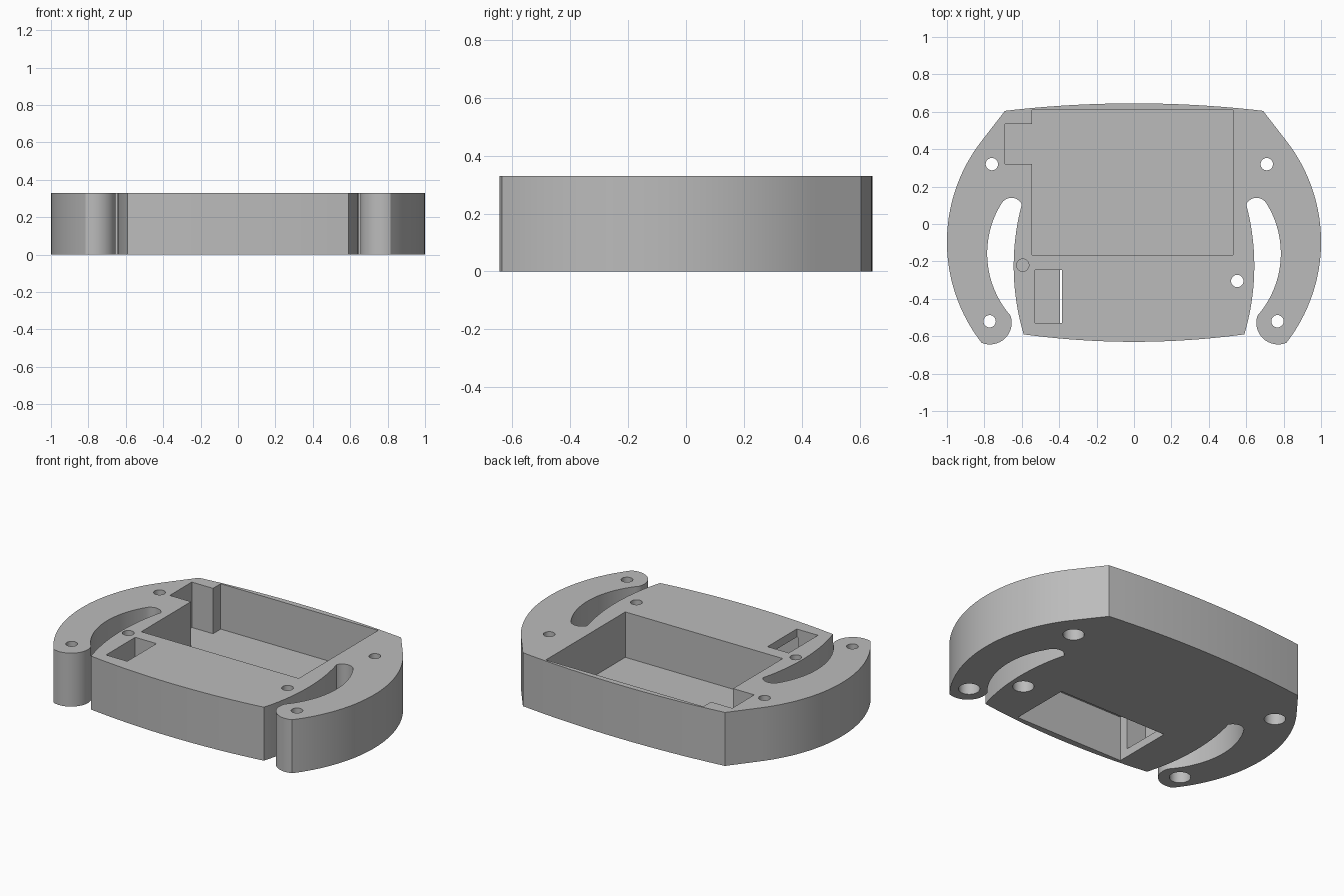
import bpy, bmesh, math
from mathutils import Vector

cube = bpy.data.objects.get("Cube")
if cube:
    bpy.data.objects.remove(cube, do_unlink=True)

HEIGHT = 0.33
FLOOR = 0.05
ROOF = 0.28

grey = bpy.data.materials.new("plain grey")
grey.use_nodes = True
grey.diffuse_color = (0.5, 0.5, 0.5, 1)
grey.node_tree.nodes["Principled BSDF"].inputs["Base Color"].default_value = (0.5, 0.5, 0.5, 1)


def arc(a, via, b, steps):
    """Points on the circle through a, via and b, including both ends."""
    a, via, b = Vector(a), Vector(via), Vector(b)
    u, v = via - a, b - a
    d = 2 * u.cross(v)
    c = a + Vector((v.y * u.length_squared - u.y * v.length_squared,
                    u.x * v.length_squared - v.x * u.length_squared)) / d
    start = math.atan2(a.y - c.y, a.x - c.x)
    sweep = math.atan2(b.y - c.y, b.x - c.x) - start
    sweep %= math.tau
    if d < 0:
        sweep -= math.tau
    r = (a - c).length
    return [c + r * Vector((math.cos(start + sweep * i / steps),
                            math.sin(start + sweep * i / steps)))
            for i in range(steps + 1)]


def prism(name, outline, z0, z1):
    """Upright solid with the given outline."""
    bm = bmesh.new()
    face = bm.faces.new([bm.verts.new((p[0], p[1], z0)) for p in outline])
    top = bmesh.ops.extrude_face_region(bm, geom=[face])["geom"]
    bmesh.ops.translate(bm, vec=(0, 0, z1 - z0),
                        verts=[g for g in top if isinstance(g, bmesh.types.BMVert)])
    bmesh.ops.recalc_face_normals(bm, faces=bm.faces)
    mesh = bpy.data.meshes.new(name)
    bm.to_mesh(mesh)
    bm.free()
    obj = bpy.data.objects.new(name, mesh)
    mesh.materials.append(grey)
    bpy.context.collection.objects.link(obj)
    return obj


def box(name, x0, x1, y0, y1, z0, z1):
    return prism(name, [(x0, y0), (x1, y0), (x1, y1), (x0, y1)], z0, z1)


def drill(name, x, y, r, z0, z1):
    ring = [(x + r * math.cos(math.tau * i / 32), y + r * math.sin(math.tau * i / 32))
            for i in range(32)]
    return prism(name, ring, z0, z1)


# Half outline: back corner, outer side, arm tip, inner arm, slot end, body side
corner, shoulder, tip = (-0.69, 0.605), (-0.81, 0.45), (-0.815, -0.635)
arm_in, slot_a, slot_b = (-0.66, -0.49), (-0.705, 0.115), (-0.6, 0.105)
front = (-0.59, -0.59)
half = arc(shoulder, (-1, -0.11), tip, 40)
half += arc(tip, (-0.69, -0.612), arm_in, 16)[1:]
half += arc(arm_in, (-0.785, -0.15), slot_a, 24)[1:]
half += arc(slot_a, (-0.655, 0.14), slot_b, 12)[1:]
half += arc(slot_b, (-0.643, -0.2), front, 20)[1:]
mirrored = [Vector((-p.x, p.y)) for p in reversed(half)]
front_edge = arc(front, (0, -0.63), (-front[0], front[1]), 24)[1:-1]
back_edge = arc((-corner[0], corner[1]), (0, 0.645), corner, 24)
body = prism("case_body", half + front_edge + mirrored + back_edge, 0, HEIGHT)

# Pockets, slots and holes to cut away
ABOVE, BELOW = HEIGHT + 0.1, -0.1
cutters = [
    box("main_pocket", -0.545, 0.53, -0.165, 0.61, FLOOR, ABOVE),
    box("side_notch", -0.69, -0.5, 0.32, 0.535, FLOOR, ABOVE),
    box("underside_pocket", -0.395, 0.353, -0.59, -0.21, BELOW, ROOF),
    box("switch_slot", -0.53, -0.385, -0.53, -0.245, FLOOR, ABOVE),
    drill("blind_hole", -0.595, -0.22, 0.033, FLOOR, ABOVE),
]
for x, y in [(-0.76, 0.32), (0.71, 0.32), (0.552, -0.305), (-0.772, -0.52), (0.767, -0.52)]:
    cutters.append(drill("screw_hole", x, y, 0.033, BELOW, ABOVE))
    cutters.append(drill("screw_head_recess", x, y, 0.06, BELOW, 0.16))

bpy.ops.object.select_all(action='DESELECT')
bpy.context.view_layer.objects.active = body
body.select_set(True)
for cutter in cutters:
    cutter.hide_render = True
    mod = body.modifiers.new(cutter.name, 'BOOLEAN')
    mod.operation = 'DIFFERENCE'
    mod.solver = 'EXACT'
    mod.object = cutter
    bpy.ops.object.modifier_apply(modifier=mod.name)
    bpy.data.objects.remove(cutter, do_unlink=True)

bpy.ops.object.shade_smooth_by_angle(angle=math.radians(25))
